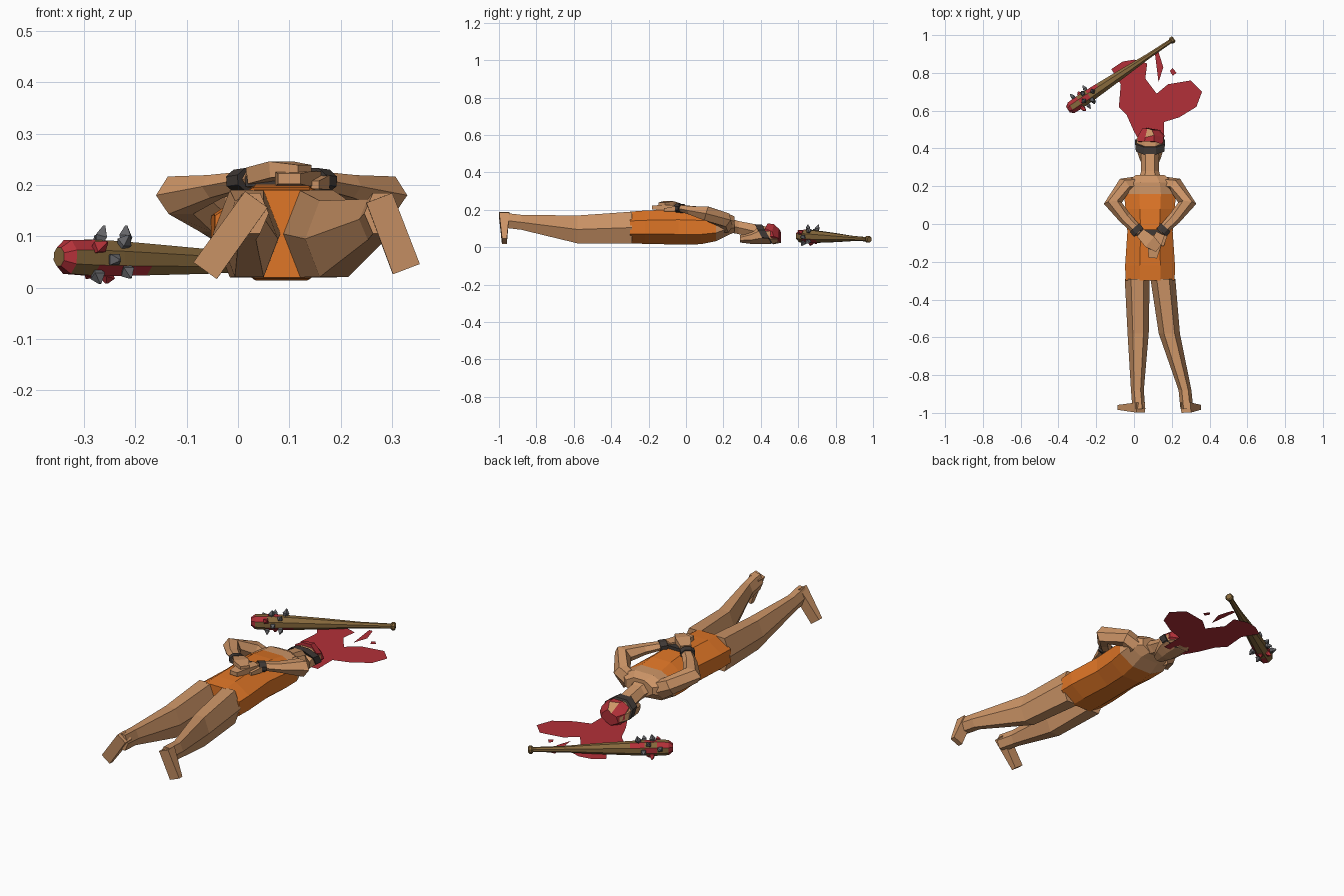
import bpy, bmesh, math, random
from mathutils import Vector

random.seed(4)

def mat(name, rgb):
    m = bpy.data.materials.new(name)
    m.diffuse_color = (*rgb, 1)
    return m

SKIN = mat("skin", (0.61, 0.30, 0.135))
CLOTH = mat("orange_cloth", (0.74, 0.18, 0.02))
DARK = mat("dark_strap", (0.05, 0.04, 0.035))
RED = mat("red", (0.45, 0.03, 0.04))
WOOD = mat("wood", (0.24, 0.14, 0.045))
STEEL = mat("steel", (0.13, 0.13, 0.14))

def finish(name, bm, *mats):
    bmesh.ops.recalc_face_normals(bm, faces=bm.faces[:])
    me = bpy.data.meshes.new(name)
    bm.to_mesh(me)
    bm.free()
    for m in mats:
        me.materials.append(m)
    ob = bpy.data.objects.new(name, me)
    bpy.context.collection.objects.link(ob)
    return ob

def tube(name, secs, n, *mats, tilt=None, jitter=0, patch=None, caps=True):
    """Loft n-sided rings; each section is (x, y, z, half_width, half_height)."""
    bm = bmesh.new()
    pts = [Vector(s[:3]) for s in secs]
    rings = []
    for i, s in enumerate(secs):
        a, b = pts[max(i - 1, 0)], pts[i]
        c = pts[min(i + 1, len(pts) - 1)]
        t = ((b - a).normalized() + (c - b).normalized()).normalized()
        if tilt is not None:
            t = Vector(tilt).normalized()
        side = t.cross(Vector((0, 0, 1))).normalized()
        up = side.cross(t)
        k = 1 / math.cos(math.pi / n) if n % 4 == 0 else 1
        off = math.pi / n if n % 4 == 0 else 0
        ring = []
        for j in range(n):
            q = off + 2 * math.pi * j / n
            p = pts[i] + side * (s[3] * k * math.cos(q)) + up * (s[4] * k * math.sin(q))
            p += Vector([random.uniform(-jitter, jitter) for _ in range(3)])
            ring.append(bm.verts.new(p))
        rings.append(ring)
    for i in range(len(rings) - 1):
        for j in range(n):
            k = (j + 1) % n
            f = bm.faces.new((rings[i][j], rings[i][k], rings[i + 1][k], rings[i + 1][j]))
            if patch and patch(i, j):
                f.material_index = 1
    if caps:
        bm.faces.new(rings[0])
        f = bm.faces.new(rings[-1])
        if patch and patch(len(rings) - 1, 0):
            f.material_index = 1
    return finish(name, bm, *mats)

def flat(name, outline, z, m):
    bm = bmesh.new()
    bm.faces.new([bm.verts.new((x, y, z)) for x, y in outline])
    bmesh.ops.triangulate(bm, faces=bm.faces[:])
    return finish(name, bm, m)

CX = 0.085
Y = (0, 1, 0)

# Torso: orange garment, then bare shoulders
tube("garment", [(CX, -0.30, 0.105, 0.130, 0.085), (CX, -0.22, 0.107, 0.132, 0.089),
                 (CX, -0.04, 0.108, 0.120, 0.094), (CX, 0.08, 0.106, 0.130, 0.090),
                 (CX, 0.16, 0.108, 0.138, 0.076)], 8, CLOTH, tilt=Y)
tube("shoulders", [(CX, 0.16, 0.108, 0.138, 0.076), (CX, 0.22, 0.122, 0.125, 0.060),
                   (CX, 0.26, 0.122, 0.075, 0.042)], 8, SKIN, tilt=Y)

# Neck and head, face down
tube("neck", [(CX, 0.22, 0.120, 0.065, 0.045), (CX, 0.28, 0.105, 0.047, 0.040),
              (CX, 0.39, 0.080, 0.047, 0.045)], 6, SKIN, tilt=Y)
tube("head", [(CX, 0.29, 0.045, 0.030, 0.020), (CX, 0.345, 0.052, 0.056, 0.034),
              (CX, 0.39, 0.066, 0.070, 0.048), (CX, 0.45, 0.064, 0.072, 0.046),
              (CX, 0.49, 0.055, 0.050, 0.032)], 8, SKIN, tilt=Y)
tube("head_strap", [(CX, 0.395, 0.072, 0.075, 0.058), (CX, 0.435, 0.070, 0.079, 0.058)],
     8, DARK, tilt=(0, 1, 0.55))
tube("head_wound", [(CX, 0.43, 0.078, 0.064, 0.046), (CX, 0.465, 0.070, 0.070, 0.046),
                    (CX, 0.50, 0.058, 0.045, 0.030)], 8, RED, SKIN, tilt=Y, jitter=0.009,
     patch=lambda i, j: (i, j) in {(1, 1), (0, 3), (1, 5)})

# Legs with turned-out feet
legs = {
    "left": ([(0.017, -0.29, 0.105, 0.066, 0.098), (0.022, -0.58, 0.095, 0.056, 0.086),
              (0.018, -0.88, 0.133, 0.034, 0.046), (0.026, -0.98, 0.145, 0.034, 0.046)],
             (0.036, 0.172), (-0.064, 0.033)),
    "right": ([(0.153, -0.29, 0.105, 0.066, 0.098), (0.187, -0.58, 0.095, 0.056, 0.086),
               (0.270, -0.88, 0.133, 0.034, 0.046), (0.280, -0.98, 0.145, 0.034, 0.046)],
              (0.275, 0.175), (0.328, 0.036)),
}
for side, (leg, heel, toe) in legs.items():
    tube(side + "_leg", leg, 6, SKIN, tilt=Y)
    tube(side + "_foot", [(heel[0], -0.972, heel[1], 0.027, 0.027),
                          (toe[0], -0.971, toe[1], 0.013, 0.028)], 4, SKIN)

# Arms folded behind the back, mirrored about the body centre
for side, s in (("left", -1), ("right", 1)):
    tube(side + "_arm", [(CX + s * 0.085, 0.215, 0.115, 0.035, 0.050),
                         (CX + s * 0.135, 0.205, 0.145, 0.042, 0.045),
                         (CX + s * 0.197, 0.110, 0.180, 0.048, 0.044),
                         (CX + s * 0.130, 0.030, 0.197, 0.034, 0.026),
                         (CX + s * 0.055, -0.045, 0.212, 0.026, 0.018)], 6, SKIN)
    tube(side + "_wrist_strap", [(CX + s * 0.082, -0.020, 0.207, 0.034, 0.023),
                                 (CX + s * 0.060, -0.045, 0.210, 0.034, 0.023)], 8, DARK)
tube("wrist_link", [(CX - 0.07, -0.045, 0.207, 0.016, 0.010),
                    (CX + 0.07, -0.045, 0.207, 0.016, 0.010)], 4, DARK)

# Hands crossing over one another
tube("upper_hand", [(0.035, -0.048, 0.218, 0.026, 0.016), (0.085, -0.095, 0.230, 0.036, 0.016),
                    (0.130, -0.130, 0.230, 0.022, 0.009)], 4, SKIN)
tube("lower_hand", [(0.140, -0.050, 0.212, 0.024, 0.014), (0.105, -0.125, 0.212, 0.034, 0.014),
                    (0.100, -0.180, 0.212, 0.022, 0.010)], 4, SKIN)
tube("thumb", [(0.165, -0.055, 0.205, 0.014, 0.014), (0.150, -0.115, 0.200, 0.008, 0.008)], 4, SKIN)

# Bat with stained barrel and knob
A, B = Vector((-0.338, 0.612, 0.060)), Vector((0.212, 0.980, 0.042))
def on_bat(t, r):
    return (*A.lerp(B, t), r, r)
stains = {(1, 2), (1, 5), (1, 0), (2, 1), (2, 3), (3, 6), (3, 2), (2, 6)}
tube("bat", [on_bat(t, r) for t, r in ((-0.02, 0.018), (0.01, 0.033), (0.09, 0.035), (0.18, 0.034),
                                       (0.28, 0.031), (0.5, 0.024), (0.75, 0.014), (0.97, 0.011))],
     8, WOOD, RED, patch=lambda i, j: i == 0 or (i, j) in stains)
tube("bat_knob", [on_bat(0.965, 0.013), on_bat(0.975, 0.018),
                  on_bat(0.992, 0.018), on_bat(1.0, 0.013)], 8, WOOD)

# Spikes around the barrel
axis = (B - A).normalized()
u = axis.cross(Vector((0, 0, 1))).normalized()
v = u.cross(axis)
for i in range(12):
    q = i * 2.4 + 0.5
    d = (u * math.cos(q) + v * math.sin(q) + axis * random.uniform(-0.25, 0.25)).normalized()
    base = A.lerp(B, 0.07 + 0.013 * i) + d * 0.028
    length = min(random.uniform(0.028, 0.042), (base.z - 0.008) / max(-d.z, 0.01))
    tip = base + d * length
    mid = base + d * length * 0.45
    tube("spike", [(*base, 0.006, 0.006), (*mid, 0.011, 0.011), (*tip, 0.002, 0.002)],
         4, RED if i in (0, 4, 7) else STEEL)

# Pool and splashes on the floor
flat("pool", [(-0.12, 0.82), (-0.06, 0.86), (0.0, 0.87), (0.07, 0.85), (0.06, 0.77), (0.12, 0.69),
              (0.18, 0.74), (0.30, 0.76), (0.36, 0.70), (0.33, 0.62), (0.24, 0.565), (0.16, 0.54),
              (0.16, 0.42), (0.04, 0.42), (0.0, 0.49), (-0.04, 0.58), (-0.08, 0.62), (-0.07, 0.74)],
     0.022, RED)
flat("long_splash", [(0.11, 0.91), (0.13, 0.91), (0.155, 0.83), (0.13, 0.75)], 0.022, RED)
flat("small_splash", [(0.19, 0.81), (0.205, 0.825), (0.225, 0.80), (0.205, 0.785)], 0.022, RED)
